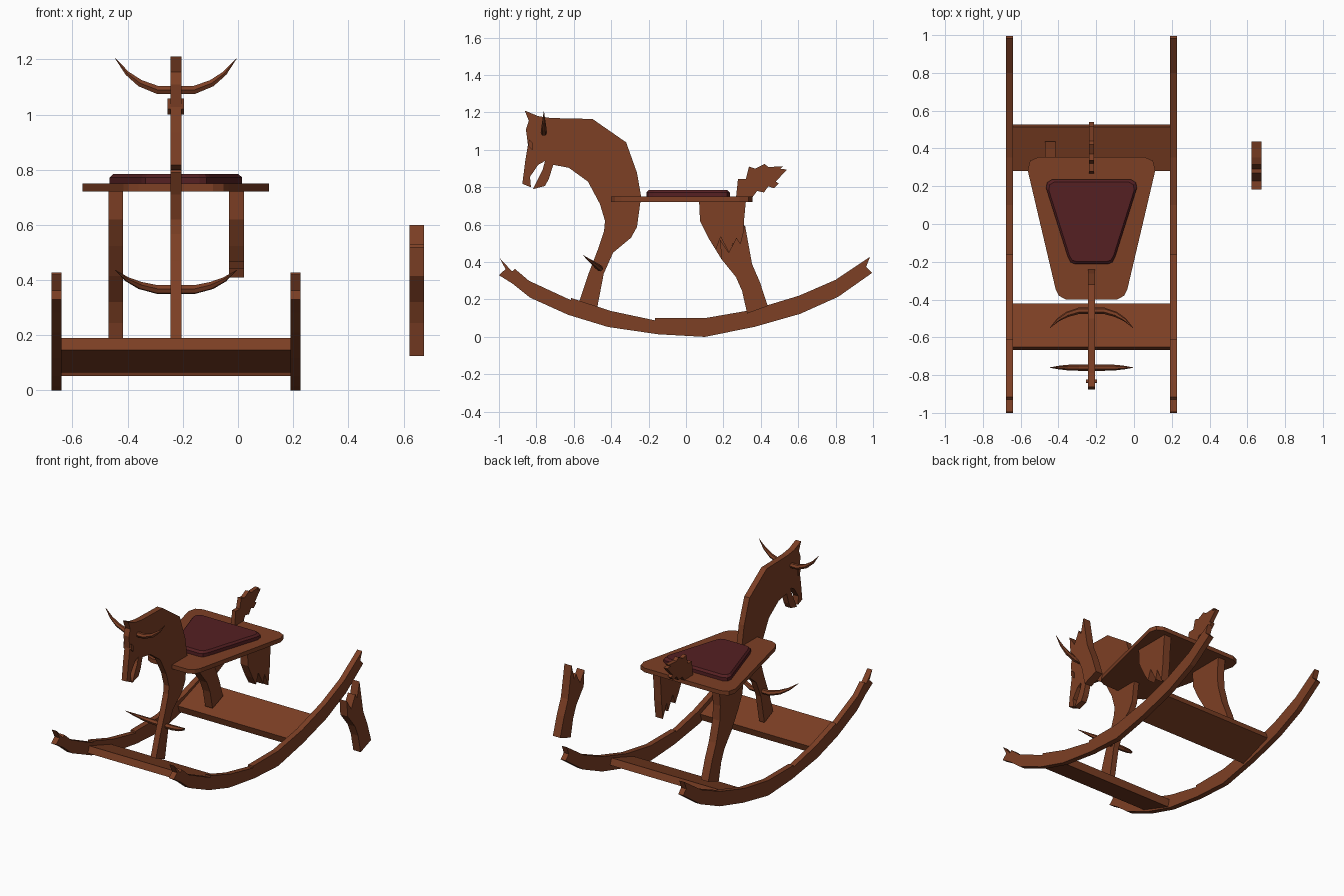
import bpy, bmesh, math
from mathutils import Vector, Matrix

if "Cube" in bpy.data.objects:
    bpy.data.objects.remove(bpy.data.objects["Cube"])

CX = -0.225  # centre line of the horse


def material(name, rgb):
    m = bpy.data.materials.new(name)
    m.diffuse_color = (*rgb, 1)
    m.use_nodes = True
    m.node_tree.nodes["Principled BSDF"].inputs["Base Color"].default_value = m.diffuse_color
    return m


WOOD = material("brown wood", (0.205, 0.05, 0.018))
RED = material("dark red leather", (0.09, 0.014, 0.016))


def finish(bm, name, mat):
    bmesh.ops.recalc_face_normals(bm, faces=bm.faces)
    me = bpy.data.meshes.new(name)
    bm.to_mesh(me)
    bm.free()
    me.materials.append(mat)
    ob = bpy.data.objects.new(name, me)
    bpy.context.collection.objects.link(ob)
    return ob


def plank(name, profile, x, width, mat=WOOD):
    """Board cut from a (y, z) outline, centred on x."""
    bm = bmesh.new()
    f = bm.faces.new([bm.verts.new((x - width / 2, y, z)) for y, z in profile])
    r = bmesh.ops.extrude_face_region(bm, geom=[f])
    vs = [v for v in r["geom"] if isinstance(v, bmesh.types.BMVert)]
    bmesh.ops.translate(bm, verts=vs, vec=(width, 0, 0))
    return finish(bm, name, mat)


def slab(name, half, layers, mat):
    """Mirrored (half width, y) outline stacked through (z, inset) layers."""
    outline = half + [(-w, y) for w, y in reversed(half)]
    mid = sum(y for _, y in half) / len(half)
    size = max(w for w, _ in half)
    bm = bmesh.new()
    rings = []
    for z, inset in layers:
        s = 1 - inset / size
        rings.append([bm.verts.new((CX + w * s, mid + (y - mid) * s, z)) for w, y in outline])
    n = len(outline)
    for a, b in zip(rings, rings[1:]):
        for i in range(n):
            j = (i + 1) % n
            bm.faces.new((a[i], a[j], b[j], b[i]))
    bm.faces.new(rings[0])
    bm.faces.new(rings[-1])
    return finish(bm, name, mat)


def horn(name, y, z, tilt):
    """Tapered six-sided handle curving up at both ends."""
    half = [(0.068, 0, 0.017), (0.13, 0.024, 0.0145), (0.177, 0.06, 0.009), (0.22, 0.114, 0.001)]
    path = [(-a, b, r) for a, b, r in reversed(half)] + half
    bm = bmesh.new()
    rings = []
    for i, (px, pz, r) in enumerate(path):
        a, b = path[max(i - 1, 0)], path[min(i + 1, len(path) - 1)]
        t = Vector((b[0] - a[0], 0, b[1] - a[1])).normalized()
        n = Vector((-t.z, 0, t.x))
        ring = []
        for k in range(6):
            ang = math.tau * k / 6
            ring.append(bm.verts.new(Vector((px, 0, pz)) + r * (n * math.sin(ang) + Vector((0, math.cos(ang), 0)))))
        rings.append(ring)
    for a, b in zip(rings, rings[1:]):
        for k in range(6):
            j = (k + 1) % 6
            bm.faces.new((a[k], a[j], b[j], b[k]))
    bm.faces.new(rings[0])
    bm.faces.new(rings[-1])
    bm.transform(Matrix.Translation((CX, y, z)) @ Matrix.Rotation(math.radians(tilt), 4, 'X'))
    return finish(bm, name, WOOD)


# Rockers with splintered ends
rocker = [(-1, .33), (-.925, .283), (-.834, .21), (-.63, .118), (-.417, .053), (-.15, .014),
          (.1, 0), (.364, .053), (.61, .123), (.813, .214), (.995, .342), (.963, .374),
          (.984, .428), (.80, .305), (.604, .22), (.353, .144), (.1, .1), (-.165, .1),
          (-.165, .088), (-.4, .138), (-.615, .208), (-.615, .196), (-.84, .3), (-.915, .364),
          (-.93, .35), (-.995, .42), (-.965, .362)]
for side, x in (("left", -0.658), ("right", 0.208)):
    plank(side + "_rocker", rocker, x, 0.037)

# Sloping cross boards
plank("front_cross_board", [(-.652, .19), (-.42, .112), (-.435, .066), (-.667, .147)], CX, 0.832)
plank("rear_cross_board", [(.513, .177), (.281, .099), (.296, .053), (.528, .134)], CX, 0.832)

# Head, neck and front leg cut from one board
body = [(-.862, 1.21), (-.79, 1.18), (-.722, 1.17), (-.5, 1.165), (-.32, 1.04), (-.262, .877),
        (-.24, .75), (-.262, .588), (-.294, .53), (-.39, .45), (-.44, .337), (-.476, .15),
        (-.57, .19), (-.524, .33), (-.47, .47), (-.438, .567), (-.433, .62), (-.46, .71),
        (-.524, .83), (-.626, .904), (-.71, .92), (-.733, .845), (-.754, .807), (-.818, .79),
        (-.797, .834), (-.765, .898), (-.754, .94), (-.79, .92), (-.834, .856), (-.829, .8),
        (-.875, .818), (-.86, .936), (-.845, 1.027), (-.856, 1.11), (-.84, 1.155)]
plank("head_and_front_leg", body, CX, 0.039)
plank("eyes", [(-.84, 1.058), (-.822, 1.04), (-.822, 1.0), (-.842, 1.02)], CX, 0.06)

# Horn handles and foot rest
horn("head_handle", -0.76, 1.09, 0)
horn("foot_rest", -0.46, 0.366, 52)

# Seat and cushion
slab("seat", [(.135, -.4), (.172, -.38), (.19, -.345), (.338, .285), (.325, .335), (.28, .355)],
     [(.722, 0), (.75, 0)], WOOD)
slab("cushion", [(.085, -.212), (.11, -.203), (.125, -.175), (.24, .19), (.235, .22), (.21, .235)],
     [(.75, 0), (.772, 0), (.785, .014)], RED)

# Hind legs: one whole, one snapped with its lower part standing aside
leg_front = [(.07, .725), (.075, .62), (.123, .524)]
leg_low = [(.19, .415), (.267, .32), (.3, .245), (.327, .125), (.437, .165), (.396, .29), (.353, .39)]
leg_back = [(.315, .524), (.31, .62), (.32, .725)]
plank("left_hind_leg", leg_front + leg_low + leg_back, -0.443, 0.054)
snap = [(.16, .465), (.185, .535), (.235, .44), (.25, .5), (.29, .41), (.305, .53)]
plank("right_hind_leg_stump", leg_front + snap + leg_back[1:], -0.006, 0.054)
plank("broken_leg_piece", leg_low + [(.315, .6), (.29, .5), (.27, .53), (.228, .45), (.182, .52)],
      0.648, 0.054)

# Ragged tail
tail = [(.267, .74), (.278, .845), (.32, .845), (.337, .91), (.37, .9), (.42, .925), (.44, .908),
        (.52, .912), (.505, .898), (.54, .895), (.48, .83), (.497, .82), (.47, .795), (.44, .805),
        (.417, .772), (.38, .78), (.35, .74)]
plank("tail", tail, CX, 0.027)
